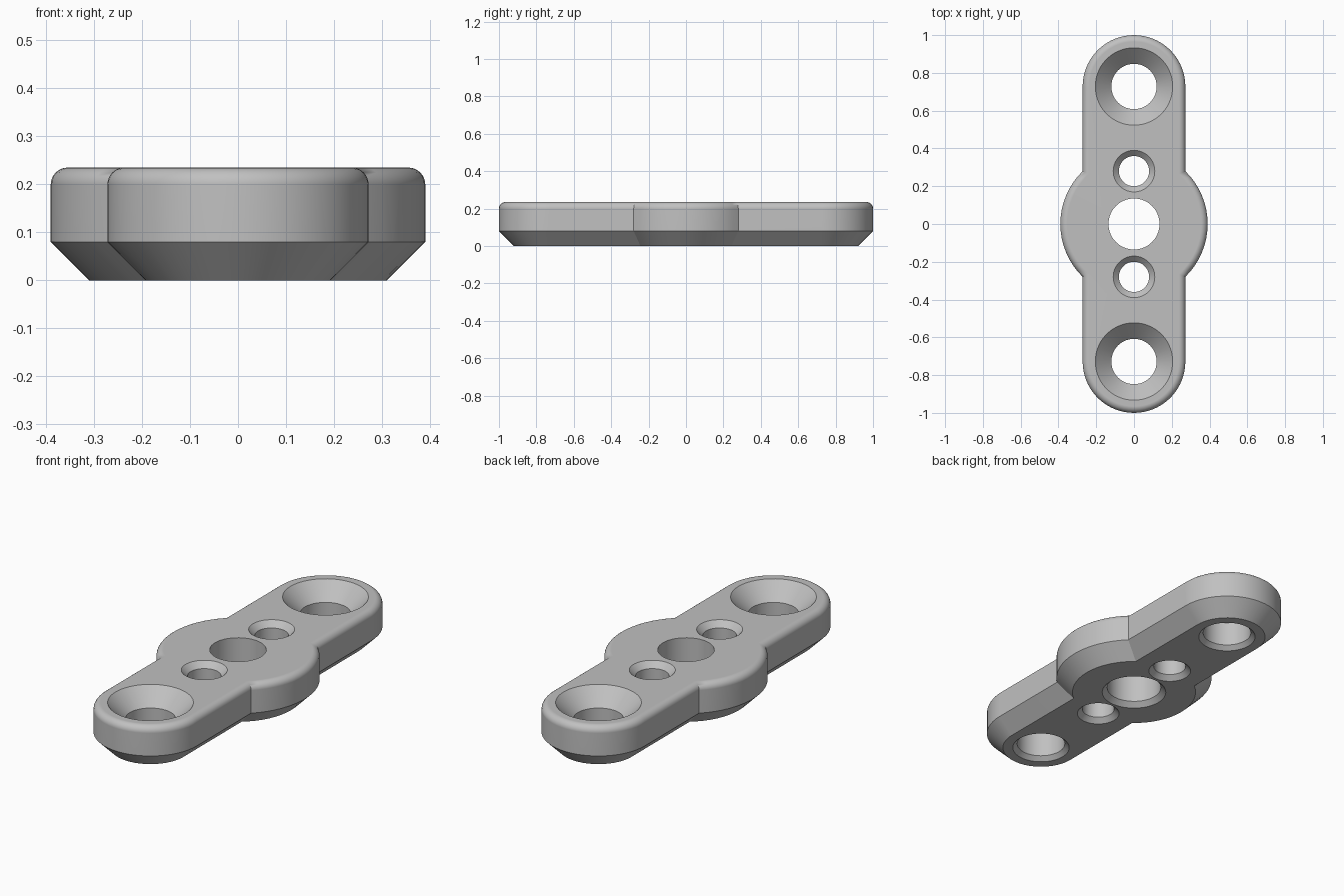
import bpy, bmesh
from math import sin, cos, pi, atan2, sqrt, radians

cube = bpy.data.objects.get("Cube")
if cube:
    bpy.data.objects.remove(cube, do_unlink=True)

HEIGHT = 0.235
HUB_R, END_R, END_Y = 0.39, 0.272, 0.728
CHAMFER, FILLET = 0.08, 0.035

grey = bpy.data.materials.new("plain_grey")
grey.use_nodes = True
colour = (0.53, 0.53, 0.53, 1)
grey.diffuse_color = colour
grey.node_tree.nodes["Principled BSDF"].inputs["Base Color"].default_value = colour


def outline(inset):
    """Bar with round ends joined to a round hub, shrunk by inset."""
    hub, end = HUB_R - inset, END_R - inset
    corner = atan2(sqrt(hub * hub - end * end), end)
    quarter = [(hub * cos(corner * i / 8), hub * sin(corner * i / 8)) for i in range(9)]
    quarter += [(end * cos(pi / 2 * i / 14), END_Y + end * sin(pi / 2 * i / 14))
                for i in range(15)]
    half = quarter + [(-x, y) for x, y in reversed(quarter[:-1])]
    half.pop()
    return half + [(-x, -y) for x, y in half]


def circle(radius, y, count=56):
    return [(radius * cos(2 * pi * i / count), y + radius * sin(2 * pi * i / count))
            for i in range(count)]


def loft(name, levels):
    """Closed solid through rings given as (points, z)."""
    bm = bmesh.new()
    rings = [[bm.verts.new((x, y, z)) for x, y in points] for points, z in levels]
    for low, high in zip(rings, rings[1:]):
        for i in range(len(low)):
            j = (i + 1) % len(low)
            bm.faces.new((low[i], low[j], high[j], high[i]))
    bm.faces.new(rings[0][::-1])
    bm.faces.new(rings[-1])
    mesh = bpy.data.meshes.new(name)
    bm.to_mesh(mesh)
    bm.free()
    mesh.materials.append(grey)
    obj = bpy.data.objects.new(name, mesh)
    bpy.context.collection.objects.link(obj)
    return obj


# Plate body: chamfered underside, straight wall, rounded top edge
levels = [(outline(CHAMFER), 0), (outline(0), CHAMFER)]
for i in range(7):
    a = pi / 2 * i / 6
    levels.append((outline(FILLET * (1 - cos(a))), HEIGHT - FILLET * (1 - sin(a))))
plate = loft("mounting_plate", levels)
bpy.context.view_layer.objects.active = plate
plate.select_set(True)


def drill(y, bore, top_rim, bottom_rim):
    """Cut a through hole with 45 degree flares at top and bottom."""
    extra = 0.02
    profile = [(bottom_rim + extra, -extra), (bore, bottom_rim - bore)]
    if top_rim > bore:
        profile += [(bore, HEIGHT - (top_rim - bore)), (top_rim + extra, HEIGHT + extra)]
    else:
        profile.append((bore, HEIGHT + extra))
    cutter = loft("hole_cutter", [(circle(r, y), z) for r, z in profile])
    cutter.hide_render = True
    mod = plate.modifiers.new("hole", "BOOLEAN")
    mod.operation, mod.solver, mod.object = "DIFFERENCE", "EXACT", cutter
    bpy.ops.object.modifier_apply(modifier=mod.name)
    bpy.data.objects.remove(cutter, do_unlink=True)


# Centre hole, small screw holes and large countersunk end holes
drill(0, 0.135, 0.135, 0.16)
for side in (-1, 1):
    drill(side * 0.28, 0.08, 0.11, 0.105)
    drill(side * END_Y, 0.12, 0.205, 0.142)

# Smooth curved surfaces, keep hard edges and flat faces clean
bpy.ops.object.shade_smooth_by_angle(angle=radians(30))
weighted = plate.modifiers.new("clean_normals", "WEIGHTED_NORMAL")
weighted.keep_sharp = True
